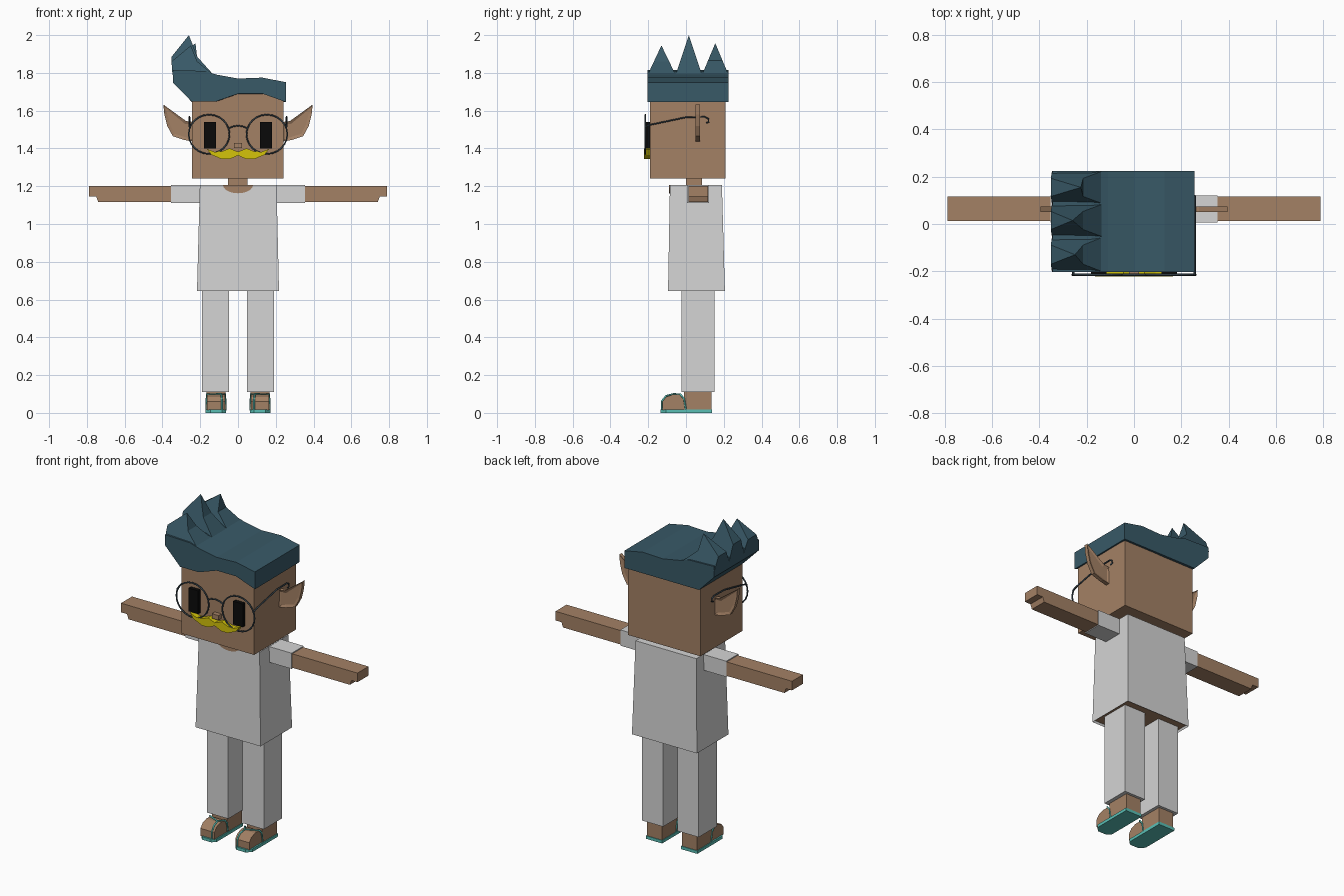
import bpy, bmesh, math
from mathutils import Vector

if "Cube" in bpy.data.objects:
    bpy.data.objects.remove(bpy.data.objects["Cube"])


def material(name, rgb):
    m = bpy.data.materials.new(name)
    m.use_nodes = True
    m.diffuse_color = (*rgb, 1)
    m.node_tree.nodes["Principled BSDF"].inputs["Base Color"].default_value = (*rgb, 1)
    return m


skin = material("brown skin", (0.37, 0.22, 0.13))
cloth = material("pale grey cloth", (0.66, 0.66, 0.66))
hair_mat = material("dark teal hair", (0.04, 0.1, 0.135))
yellow = material("mustard yellow", (0.66, 0.55, 0.003))
black = material("black", (0.003, 0.003, 0.003))
wire = material("dark wire", (0.045, 0.07, 0.09))
teal = material("turquoise rubber", (0.1, 0.52, 0.46))


def finish(name, bm, *mats):
    bmesh.ops.recalc_face_normals(bm, faces=bm.faces)
    me = bpy.data.meshes.new(name)
    bm.to_mesh(me)
    bm.free()
    ob = bpy.data.objects.new(name, me)
    bpy.context.collection.objects.link(ob)
    for m in mats:
        me.materials.append(m)
    return ob


def loft(bm, rings, caps=True):
    """Join rings of points with quads; a one-point ring is a tip."""
    vs = [[bm.verts.new(p) for p in r] for r in rings]
    for a, b in zip(vs, vs[1:]):
        for i in range(len(a)):
            j = (i + 1) % len(a)
            bm.faces.new((a[i], a[j], b[0]) if len(b) == 1 else (a[i], a[j], b[j], b[i]))
    if caps:
        for r in (vs[0], vs[-1]):
            if len(r) > 2:
                bm.faces.new(r)


def prism(name, pts, lo, hi, axis, mat, rim=0):
    """Extrude a 2D outline along an axis, with an optional sunken rim."""
    place = {"x": lambda p, d: (d, *p), "y": lambda p, d: (p[0], d, p[1]),
             "z": lambda p, d: (*p, d)}[axis]
    bm = bmesh.new()
    loft(bm, [[place(p, d) for p in pts] for d in (lo, hi)])
    if rim:
        bmesh.ops.recalc_face_normals(bm, faces=bm.faces)
        ends = [f for f in bm.faces if len(f.verts) == len(pts) and abs(f.normal.y) > 0.9]
        bmesh.ops.inset_individual(bm, faces=ends, thickness=rim, depth=-0.006)
    return finish(name, bm, mat)


def rect(x0, x1, y0, y1, z):
    return [(x0, y0, z), (x1, y0, z), (x1, y1, z), (x0, y1, z)]


def box(name, x0, x1, y0, y1, z0, z1, mat):
    bm = bmesh.new()
    loft(bm, [rect(x0, x1, y0, y1, z0), rect(x0, x1, y0, y1, z1)])
    return finish(name, bm, mat)


def tube(name, pts, radius, mat, closed=False):
    cu = bpy.data.curves.new(name, "CURVE")
    cu.dimensions = "3D"
    cu.bevel_depth = radius
    cu.bevel_resolution = 1
    sp = cu.splines.new("POLY")
    sp.points.add(len(pts) - 1)
    for p, c in zip(sp.points, pts):
        p.co = (*c, 1)
    sp.use_cyclic_u = closed
    cu.use_fill_caps = not closed
    cu.materials.append(mat)
    ob = bpy.data.objects.new(name, cu)
    bpy.context.collection.objects.link(ob)
    return ob


# Head and neck
box("head", -0.243, 0.24, -0.19, 0.21, 1.24, 1.705, skin)
box("neck", -0.053, 0.05, 0, 0.085, 1.19, 1.25, skin)

# Hair cap: front lower edge is wavy, back lower edge is level
top = [(0.255, 1.75), (0.13, 1.775), (0, 1.77), (-0.11, 1.79), (-0.18, 1.81), (-0.345, 1.815), (-0.345, 1.75)]
low = [(-0.245, 1.648), (-0.12, 1.648), (0, 1.69), (0.13, 1.69), (0.255, 1.645)]
bm = bmesh.new()
loft(bm, [[(x, -0.203, z) for x, z in top + low],
          [(x, 0.225, z) for x, z in top + [(x, 1.647) for x, _ in low]]])
finish("hair_cap", bm, hair_mat)

# Swept hair spikes along the right edge
spikes = [(-0.203, -0.055, -0.13, -0.25, 1.945),
          (-0.055, 0.085, 0.015, -0.26, 2.0),
          (0.085, 0.225, 0.155, -0.225, 1.957)]
bm = bmesh.new()
for y0, y1, yt, xt, zt in spikes:
    tip = Vector((xt, yt, zt))
    base = [Vector(p) for p in rect(-0.347, -0.13, y0, y1, 1.79)]
    mid = [b.lerp(tip, 0.45) for b in base]
    for i, x in enumerate((-0.352, -0.215, -0.215, -0.352)):
        mid[i].x = x
    loft(bm, [base, mid, [tip]])
finish("hair_spikes", bm, hair_mat)

# Ears, eyes and spectacles, mirrored
ear = [(0.235, 1.54), (0.275, 1.545), (0.395, 1.632), (0.39, 1.58), (0.375, 1.52), (0.345, 1.465), (0.24, 1.437)]
ear = [ear[0], *ear[1:-1], (0.285, 1.445), ear[-1]]
for s, side in ((1, "left"), (-1, "right")):
    prism(side + "_ear", [(s * x, z) for x, z in ear], 0.05, 0.073, "y", skin, rim=0.016)
    box(side + "_eye", s * 0.149 - 0.032, s * 0.149 + 0.032, -0.213, -0.185, 1.40, 1.54, black)
    ring = [(s * 0.153 + 0.108 * math.cos(a), -0.215, 1.475 + 0.104 * math.sin(a))
            for a in (math.tau * i / 24 for i in range(24))]
    tube(side + "_lens_rim", ring, 0.0045, wire, True)
    arm = [(-0.215, 1.515), (-0.19, 1.525), (0, 1.565), (0.1, 1.567), (0.118, 1.558), (0.12, 1.54), (0.107, 1.535)]
    tube(side + "_temple", [(s * 0.257, y, z) for y, z in arm], 0.0045, wire)
tube("bridge", [(x, -0.215, 1.505 + 0.016 * (1 - (x / 0.052) ** 2)) for x in (-0.052, -0.03, 0, 0.03, 0.052)],
     0.0045, wire)

# Nose and moustache
box("nose", -0.022, 0.022, -0.218, -0.185, 1.402, 1.43, skin)
half = [(0, 1.382), (0.045, 1.4), (0.09, 1.383), (0.125, 1.382), (0.165, 1.398),
        (0.14, 1.366), (0.085, 1.343), (0.045, 1.343), (0, 1.363)]
prism("moustache", half + [(-x, z) for x, z in half[-2:0:-1]], -0.222, -0.185, "y", yellow)

# Shirt with a recessed skin-coloured underside
bm = bmesh.new()
loft(bm, [rect(-0.217, 0.217, -0.095, 0.206, 0.645), rect(-0.202, 0.204, -0.085, 0.19, 1.207)])
bmesh.ops.recalc_face_normals(bm, faces=bm.faces)
under = [f for f in bm.faces if f.normal.z < -0.9]
bmesh.ops.inset_individual(bm, faces=under, thickness=0.008, depth=-0.012)
for f in bm.faces:
    f.material_index = int(f.normal.z < -0.9 and f.calc_center_median().z > 0.65)
finish("shirt", bm, cloth, skin)
arc = [(0.08 * math.cos(a), 1.2075 + 0.045 * math.sin(a)) for a in (-math.pi * i / 10 for i in range(11))]
prism("neckline", arc, -0.0895, -0.082, "y", skin)

# Limbs and feet
for s, side in ((1, "left"), (-1, "right")):
    def span(a, b):
        return sorted((s * a, s * b))

    box(side + "_sleeve", *span(0.19, 0.354), 0.006, 0.121, 1.111, 1.206, cloth)
    arm = [(0.34, 1.116), (0.74, 1.116), (0.75, 1.145), (0.79, 1.145), (0.79, 1.2), (0.34, 1.2)]
    prism(side + "_arm", [(s * x, z) for x, z in arm], 0.012, 0.117, "y", skin)
    box(side + "_trouser_leg", *span(0.048, 0.19), -0.025, 0.15, 0.11, 0.66, cloth)
    box(side + "_heel", *span(0.067, 0.167), -0.01, 0.134, 0.015, 0.12, skin)
    toe = [(-0.125, 0.015), (-0.125, 0.06), (-0.105, 0.085), (-0.07, 0.097), (-0.03, 0.097), (-0.005, 0.08), (-0.005, 0.015)]
    prism(side + "_toes", toe, *span(0.07, 0.163), "x", skin)
    sole = [(0.063, 0.138), (0.063, -0.115), (0.085, -0.135), (0.145, -0.135), (0.172, -0.105), (0.172, 0.138)]
    prism(side + "_sandal_sole", [(s * x, y) for x, y in sole], 0, 0.018, "z", teal)
    # Sandal thong over the toes, then a strap down each side
    thong = [(0.085, -0.129, 0.015), (0.085, -0.129, 0.062), (0.087, -0.106, 0.09), (0.092, -0.065, 0.1)]
    for edge, x in (("inner", 0.067), ("outer", 0.166)):
        strap = thong + [(x, -0.03, 0.098), (x, -0.01, 0.075), (x, 0, 0.012)]
        tube(f"{side}_{edge}_strap", [(s * px, y, z) for px, y, z in strap], 0.005, teal)
